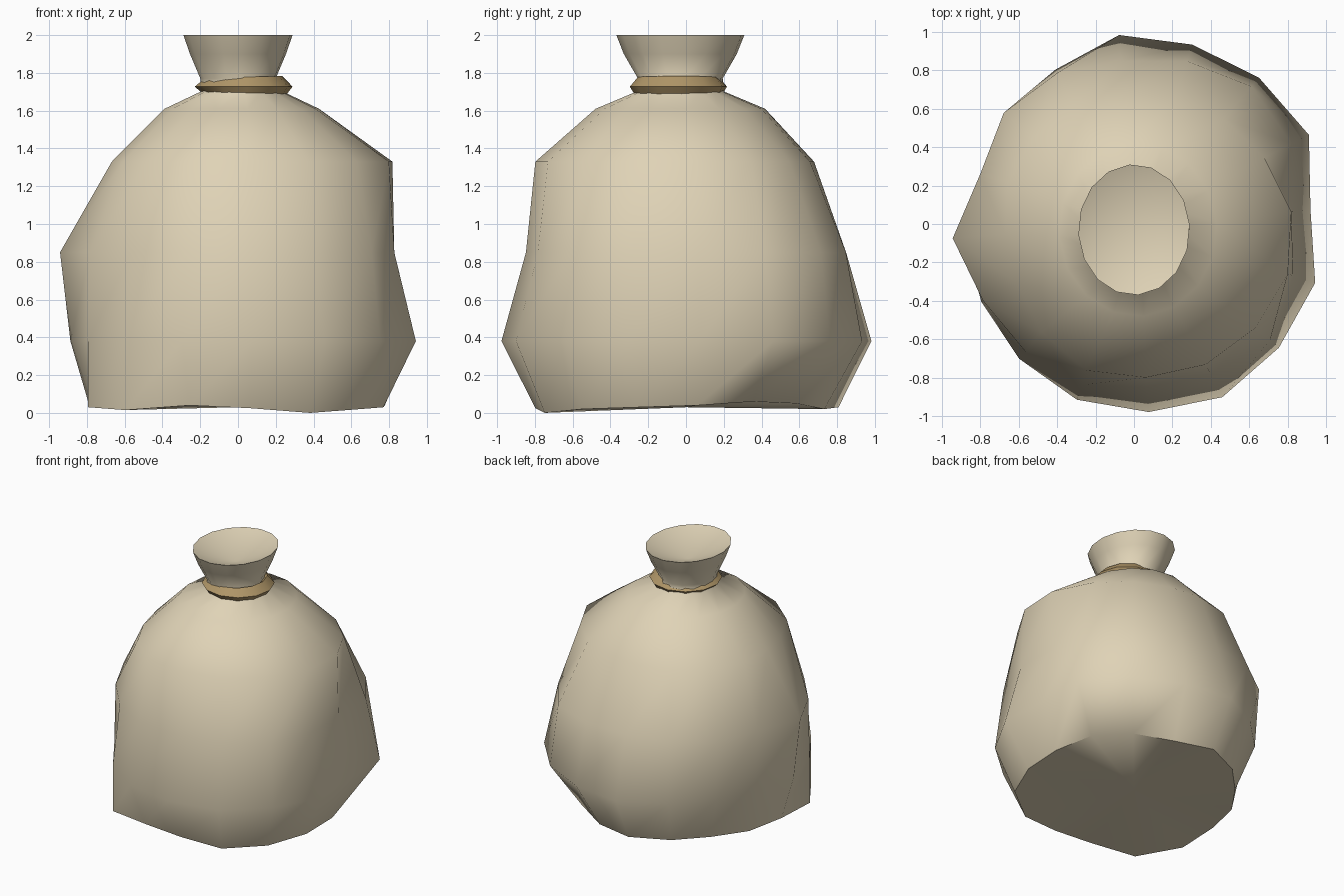
import bpy, bmesh, math

if "Cube" in bpy.data.objects:
    bpy.data.objects.remove(bpy.data.objects["Cube"])

N = 16                     # sides of the cloth rings
TURN = math.radians(4.5)   # twist of the belly rings


def material(name, rgb):
    m = bpy.data.materials.new(name)
    m.diffuse_color = (*rgb, 1)
    m.use_nodes = True
    m.node_tree.nodes["Principled BSDF"].inputs["Base Color"].default_value = m.diffuse_color
    return m


def ring(bm, radii, heights):
    return [bm.verts.new((r * math.cos(TURN + 2 * math.pi * i / N),
                          r * math.sin(TURN + 2 * math.pi * i / N), z))
            for i, (r, z) in enumerate(zip(radii, heights))]


def oval(bm, cx, cy, rx, ry, z, n=N, tilt=0.0):
    return [bm.verts.new((cx + rx * math.cos(a), cy + ry * math.sin(a), z + tilt * math.cos(a)))
            for a in (TURN + 2 * math.pi * i / n for i in range(n))]


def bridge(bm, a, b):
    n = len(a)
    for i in range(n):
        j = (i + 1) % n
        bm.faces.new((a[i], a[j], b[j], b[i]))


def fan(bm, loop, centre, flip=False):
    c = bm.verts.new(centre)
    n = len(loop)
    for i in range(n):
        j = (i + 1) % n
        f = (loop[i], loop[j], c)
        bm.faces.new(f[::-1] if flip else f)


def sharpen(bm, loop, skip=()):
    for i in range(len(loop)):
        e = bm.edges.get((loop[i], loop[(i + 1) % len(loop)]))
        e.smooth = i in skip


def finish(bm, name, mat):
    for f in bm.faces:
        f.smooth = True
    me = bpy.data.meshes.new(name)
    bm.to_mesh(me)
    bm.free()
    me.materials.append(mat)
    ob = bpy.data.objects.new(name, me)
    bpy.context.collection.objects.link(ob)


cream = material("cream cloth", (0.74, 0.65, 0.47))
brown = material("brown cord", (0.44, 0.31, 0.14))

# Sack: lumpy belly rings, round shoulders, flared neck and shallow mouth
bm = bmesh.new()
base = ring(bm,
            [.78, .78, .77, .77, .81, .76, .72, .75, .79, .89, .92, .83, .80, .84, .85, .81],
            [.04, .06, .05, .02, .03, .03, .03, .03, .04, .03, .015, .04, .025, 0, .02, .03])
rings = [
    base,
    ring(bm, [.92, 1.02, 1.0, .98, .985, .90, .86, .82, .89, .89, .92, .96, .98, 1.01, .99, .99], [.38] * N),
    ring(bm, [.83, .92, .94, .89, .85, .88, .89, .84, .945, .88, .87, .88, .85, .88, .93, .87], [.85] * N),
    ring(bm, [.82, .76, .72, .69, .68, .69, .69, .69, .67, .68, .74, .80, .80, .82, .83, .84], [1.33] * N),
    oval(bm, .02, -.03, .41, .45, 1.61),
    oval(bm, .02, -.03, .22, .235, 1.70),
    oval(bm, 0, -.03, .20, .225, 1.77),
    oval(bm, 0, -.03, .255, .30, 1.90),
    oval(bm, 0, -.03, .29, .34, 2.00),
]
for a, b in zip(rings, rings[1:]):
    bridge(bm, a, b)
fan(bm, rings[-1], (0, -.03, 1.88))
fan(bm, base, (0, 0, .03), flip=True)
sharpen(bm, base, skip=(1,))
sharpen(bm, rings[-1])
finish(bm, "sack", cream)

# Cord tied around the neck
bm = bmesh.new()
cord = [oval(bm, .03, -.04, rx, ry, z, 12, t) for rx, ry, z, t in
        ((.225, .235, 1.69, -.008), (.26, .258, 1.727, 0), (.205, .215, 1.778, .005), (.15, .16, 1.74, 0))]
for k in range(4):
    bridge(bm, cord[k], cord[(k + 1) % 4])
for loop in cord[:3]:
    sharpen(bm, loop)
finish(bm, "neck_cord", brown)
